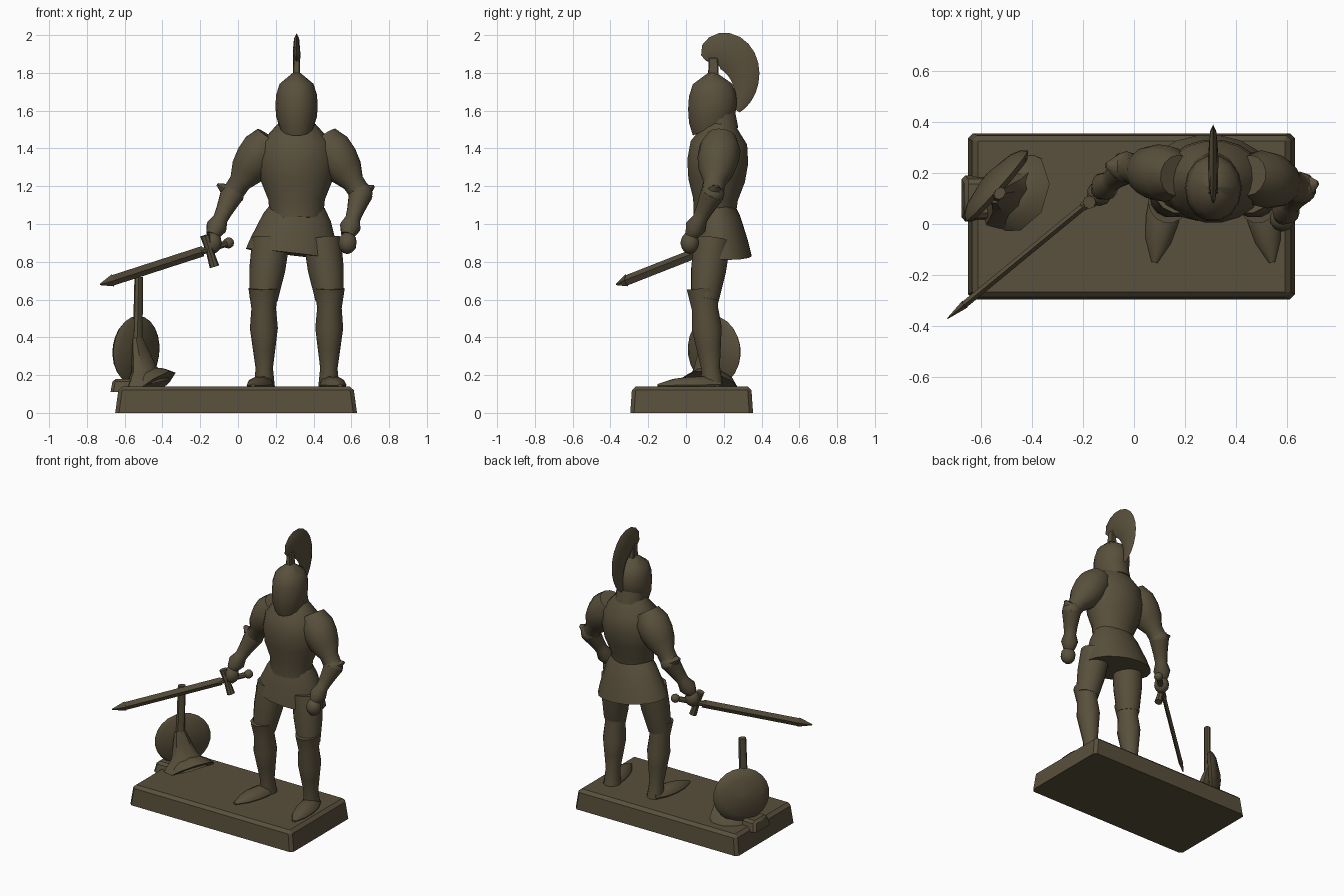
import bpy, bmesh, math
from mathutils import Vector

if "Cube" in bpy.data.objects:
    bpy.data.objects.remove(bpy.data.objects["Cube"])

COLOUR = (.1, .08, .045, 1)
bronze = bpy.data.materials.new("dark_bronze")
bronze.use_nodes = True
bronze.diffuse_color = COLOUR
bronze.node_tree.nodes["Principled BSDF"].inputs["Base Color"].default_value = COLOUR

SIDEWAYS, DEPTHWISE, UPRIGHT = Vector((1, 0, 0)), Vector((0, 1, 0)), Vector((0, 0, 1))
BODY_X = .31


def finish(name, bm, angle=40):
    """Turn a bmesh into a shaded object with the shared material."""
    bmesh.ops.recalc_face_normals(bm, faces=bm.faces)
    mesh = bpy.data.meshes.new(name)
    bm.to_mesh(mesh)
    bm.free()
    mesh.materials.append(bronze)
    part = bpy.data.objects.new(name, mesh)
    bpy.context.collection.objects.link(part)
    bpy.ops.object.select_all(action='DESELECT')
    part.select_set(True)
    bpy.context.view_layer.objects.active = part
    bpy.ops.object.shade_smooth_by_angle(angle=math.radians(angle))


def skin(name, path, radii, flat=1, sides=14, across=SIDEWAYS, slant=0):
    """Skin elliptical rings along a path; slant tips the first rings forward."""
    bm = bmesh.new()
    last = len(path) - 1
    loops = []
    for i, (centre, radius) in enumerate(zip(path, radii)):
        along = (path[min(i + 1, last)] - path[max(i - 1, 0)]).normalized()
        u = (across - along * across.dot(along)).normalized()
        v = along.cross(u) * flat
        loop = []
        for k in range(sides):
            turn = math.tau * k / sides
            offset = (u * math.cos(turn) + v * math.sin(turn)) * radius
            offset.z += slant * offset.y * (1 - i / last) ** 2
            loop.append(bm.verts.new(centre + offset))
        loops.append(loop)
    for low, high in zip(loops, loops[1:]):
        for k in range(sides):
            j = (k + 1) % sides
            bm.faces.new((low[k], low[j], high[j], high[k]))
    bm.faces.new(loops[0])
    bm.faces.new(loops[-1])
    finish(name, bm)


def limb(name, start, end, radii, **options):
    """Straight skinned part with evenly spaced rings."""
    start, end = Vector(start), Vector(end)
    steps = len(radii) - 1
    skin(name, [start.lerp(end, i / steps) for i in range(steps + 1)], radii, **options)


def ball(name, centre, radius, height=1):
    bm = bmesh.new()
    bmesh.ops.create_icosphere(bm, subdivisions=2, radius=radius)
    for v in bm.verts:
        v.co.z *= height
        v.co += Vector(centre)
    finish(name, bm)


def block(name, centre, size, taper, bevel):
    """Box narrowed at the top, chamfered on all but its bottom edges."""
    bm = bmesh.new()
    bmesh.ops.create_cube(bm, size=1)
    for v in bm.verts:
        if v.co.z > 0:
            v.co.xy *= taper
        v.co = Vector(centre) + v.co * Vector(size)
    edges = [e for e in bm.edges if max(v.co.z for v in e.verts) > centre[2]]
    bmesh.ops.bevel(bm, geom=edges, offset=bevel, segments=1, affect='EDGES')
    finish(name, bm, angle=30)


# Plinth and low mound
block("plinth", (-.01, .03, .07), (1.28, .65, .14), taper=.97, bevel=.02)
limb("mound", (-.47, .13, .12), (-.52, .15, .19), (.17, .14, .08), sides=9)
block("mound_rock", (-.61, .1, .145), (.13, .18, .07), taper=.8, bevel=.015)

# Torso, flared skirt and neck
limb("cuirass", (BODY_X, .15, 1.03), (BODY_X, .18, 1.53),
     (.14, .15, .19, .205, .19, .1), flat=.8, sides=18)
limb("skirt", (.29, .18, .84), (.32, .16, 1.1),
     (.25, .23, .205, .18, .14), flat=.68, sides=18, slant=-.12)
limb("neck", (BODY_X, .18, 1.5), (BODY_X, .17, 1.6), (.1, .09))

# Helmet with a pointed face guard, and the stalk of its crest
limb("helmet", (BODY_X, .14, 1.51), (BODY_X, .14, 1.8),
     (.09, .108, .112, .108, .09, .02), flat=1.18, slant=.4)
block("crest_stalk", (BODY_X, .145, 1.82), (.04, .06, .12), taper=.8, bevel=.005)

# Crescent crest sweeping from the brow to the nape
STEPS = 14
arc, widths = [], []
for i in range(STEPS + 1):
    t = i / STEPS
    angle = math.radians(130 - 180 * t)
    arc.append(Vector((BODY_X, .18 + .135 * math.cos(angle), 1.74 + .18 * math.sin(angle))))
    widths.append(.004 + .016 * math.sin(math.pi * t ** .7))
skin("crest", arc, widths, flat=5, sides=8)

# Legs with knee guards and pointed shoes
for side, sign in (("right", -1), ("left", 1)):
    hip, knee, ankle, toe = (BODY_X + sign * d for d in (.135, .175, .17, .23))
    limb(side + "_thigh", (hip, .14, .92), (knee, .1, .6), (.1, .095, .075))
    limb(side + "_greave", (knee, .09, .66), (ankle, .14, .13),
         (.08, .065, .074, .06, .046, .056), flat=1.1)
    limb(side + "_shoe", (ankle, .18, .15), (toe, -.15, .145),
         (.04, .065, .065, .05, .012), flat=.7, sides=10)

# Arms: pauldron, elbow guard with fin, gauntlet and hand
ARMS = {
    "right": ((.17, .19, 1.46), (-.03, .22, 1.16), (-.11, .23, 1.21), (-.135, .13, .94)),
    "left": ((.45, .19, 1.46), (.65, .14, 1.16), (.72, .16, 1.2), (.58, .03, .94)),
}
for side, (shoulder, elbow, fin, wrist) in ARMS.items():
    limb(side + "_upper_arm", shoulder, elbow,
         (.08, .11, .11, .095, .06, .058), across=DEPTHWISE)
    ball(side + "_elbow_guard", elbow, .065)
    limb(side + "_elbow_fin", elbow, fin, (.06, .045, .01),
         flat=.7, sides=8, across=DEPTHWISE)
    limb(side + "_forearm", elbow, wrist,
         (.065, .055, .046, .04, .056, .036), across=DEPTHWISE)
    ball(side + "_hand", Vector(wrist) - Vector((0, .01, .04)), .05, height=1.2)

# Sword held out to the side
hilt, tip = Vector((-.05, .19, .9)), Vector((-.73, -.37, .68))
shoulder_of_tip = hilt.lerp(tip, .9)
limb("sword_blade", hilt.lerp(tip, .2), shoulder_of_tip, (.028, .028),
     flat=.5, sides=4, across=UPRIGHT)
limb("sword_tip", shoulder_of_tip, tip, (.033, .004), flat=.5, sides=4, across=UPRIGHT)
limb("sword_grip", hilt, hilt.lerp(tip, .22), (.018, .018), sides=8)
ball("sword_pommel", hilt, .03)
limb("sword_guard", (-.125, .1, .775), (-.175, .085, .94), (.026, .02, .026), sides=8)

# Round domed shield leaning against a footed post
centre, outward = Vector((-.545, .155, .33)), Vector((-.75, .66, .06))
limb("round_shield", centre - outward * .03, centre + outward * .05,
     (.16, .185, .17, .13, .02), sides=22, across=UPRIGHT)
shield_edge = Vector((.66, .75, 0))
limb("post", (-.535, .11, .2), (-.525, .12, .72), (.03, .026), flat=.8, sides=8,
     across=shield_edge)
limb("post_foot", (-.48, .11, .15), (-.535, .11, .4), (.16, .085, .06, .035),
     flat=.6, sides=8, across=shield_edge)
